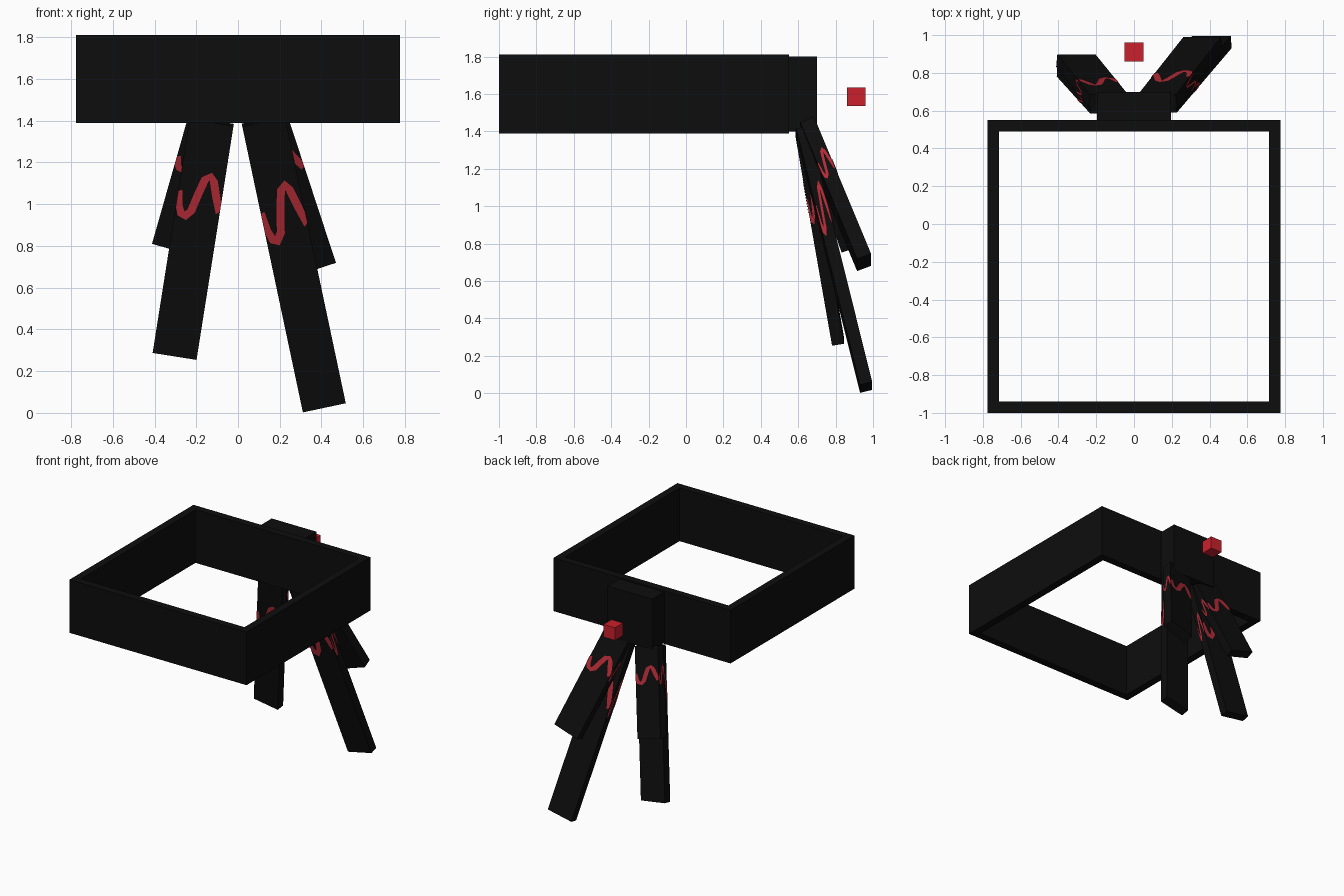
import bpy
import bmesh
from mathutils import Vector, Matrix

if "Cube" in bpy.data.objects:
    bpy.data.objects.remove(bpy.data.objects["Cube"])


def material(name, colour):
    m = bpy.data.materials.new(name)
    m.diffuse_color = (*colour, 1)
    m.use_nodes = True
    m.node_tree.nodes["Principled BSDF"].inputs["Base Color"].default_value = m.diffuse_color
    return m


BLACK = material("black_cloth", (0.004, 0.004, 0.004))
STRIPE = material("stripe_red", (0.45, 0.024, 0.038))
RED = material("bright_red", (0.60, 0.015, 0.026))


def finish(name, bm, mat, matrix=None):
    mesh = bpy.data.meshes.new(name)
    bm.to_mesh(mesh)
    bm.free()
    mesh.materials.append(mat)
    ob = bpy.data.objects.new(name, mesh)
    bpy.context.collection.objects.link(ob)
    if matrix:
        ob.matrix_world = matrix
    return ob


def box(name, size, centre, mat, matrix=None):
    bm = bmesh.new()
    bmesh.ops.create_cube(bm, size=1)
    bmesh.ops.scale(bm, vec=size, verts=bm.verts)
    bmesh.ops.translate(bm, vec=centre, verts=bm.verts)
    return finish(name, bm, mat, matrix)


# Square headband: four mitred walls
def ring(bm, hx, y0, y1, z):
    return [bm.verts.new((x, y, z)) for x, y in ((-hx, y0), (hx, y0), (hx, y1), (-hx, y1))]


bm = bmesh.new()
rings = [ring(bm, 0.775, -1, 0.55, 1.39), ring(bm, 0.775, -1, 0.55, 1.81),
         ring(bm, 0.715, -0.94, 0.49, 1.81), ring(bm, 0.715, -0.94, 0.49, 1.39)]
for r in range(4):
    a, b = rings[r], rings[(r + 1) % 4]
    for i in range(4):
        j = (i + 1) % 4
        bm.faces.new((a[i], a[j], b[j], b[i]))
finish("headband", bm, BLACK)

# Knot at the back and the small floating cube
box("knot", (0.39, 0.15, 0.40), (0, 0.625, 1.60), BLACK)
box("red_cube", (0.1, 0.1, 0.1), (0, 0.91, 1.585), RED)

# Wavy stripe: centre line as (across, along) offsets
WAVE = [(-0.105, 0.02), (-0.092, -0.055), (-0.075, -0.09), (-0.055, -0.10), (-0.03, -0.07),
        (-0.008, 0.02), (0.012, 0.09), (0.037, 0.108), (0.055, 0.085), (0.075, 0.02),
        (0.09, -0.02), (0.105, -0.06)]


def stripe(bm, across, normal, width, depth, length):
    pts = [Vector(p) for p in WAVE]
    pairs = []
    for i, p in enumerate(pts):
        t = (pts[min(i + 1, len(pts) - 1)] - pts[max(i - 1, 0)]).normalized()
        side = Vector((-t.y, t.x)) * 0.019
        pair = []
        for q in (p - side, p + side):
            u = max(-0.105, min(0.105, q.x)) * width / 0.21
            v = (0.68 - 0.5) * length + q.y * length / 1.14
            pair.append(bm.verts.new(across * u + normal * (depth / 2 + 0.003) + Vector((0, 0, v))))
        pairs.append(pair)
    for (a, b), (c, d) in zip(pairs, pairs[1:]):
        bm.faces.new((a, c, d, b))


# Hanging tail, running from its top centre to its bottom centre
def tail(name, top, bottom, width, thick):
    top, bottom = Vector(top), Vector(bottom)
    up = (top - bottom).normalized()
    w = Vector((0, 1, 0)).cross(up).normalized()
    back = up.cross(w)
    length = (top - bottom).length
    mat = Matrix((w, back, up)).transposed().to_4x4()
    mat.translation = (top + bottom) / 2
    box(name, (width, thick, length), (0, 0, 0), BLACK, mat)
    bm = bmesh.new()
    x, y = Vector((1, 0, 0)), Vector((0, 1, 0))
    for across, normal, a, b in ((x, -y, width, thick), (-x, y, width, thick),
                                 (y, x, thick, width), (-y, -x, thick, width)):
        stripe(bm, across, normal, a, b, length)
    finish(name + "_stripe", bm, STRIPE, mat)


tail("left_long_tail", (-0.126, 0.617, 1.396), (-0.303, 0.813, 0.276), 0.213, 0.065)
tail("right_long_tail", (0.122, 0.622, 1.40), (0.412, 0.963, 0.032), 0.21, 0.067)
tail("left_short_tail", (-0.135, 0.652, 1.40), (-0.308, 0.865, 0.792), 0.21, 0.07)
tail("right_short_tail", (0.125, 0.648, 1.43), (0.365, 0.952, 0.70), 0.21, 0.08)
